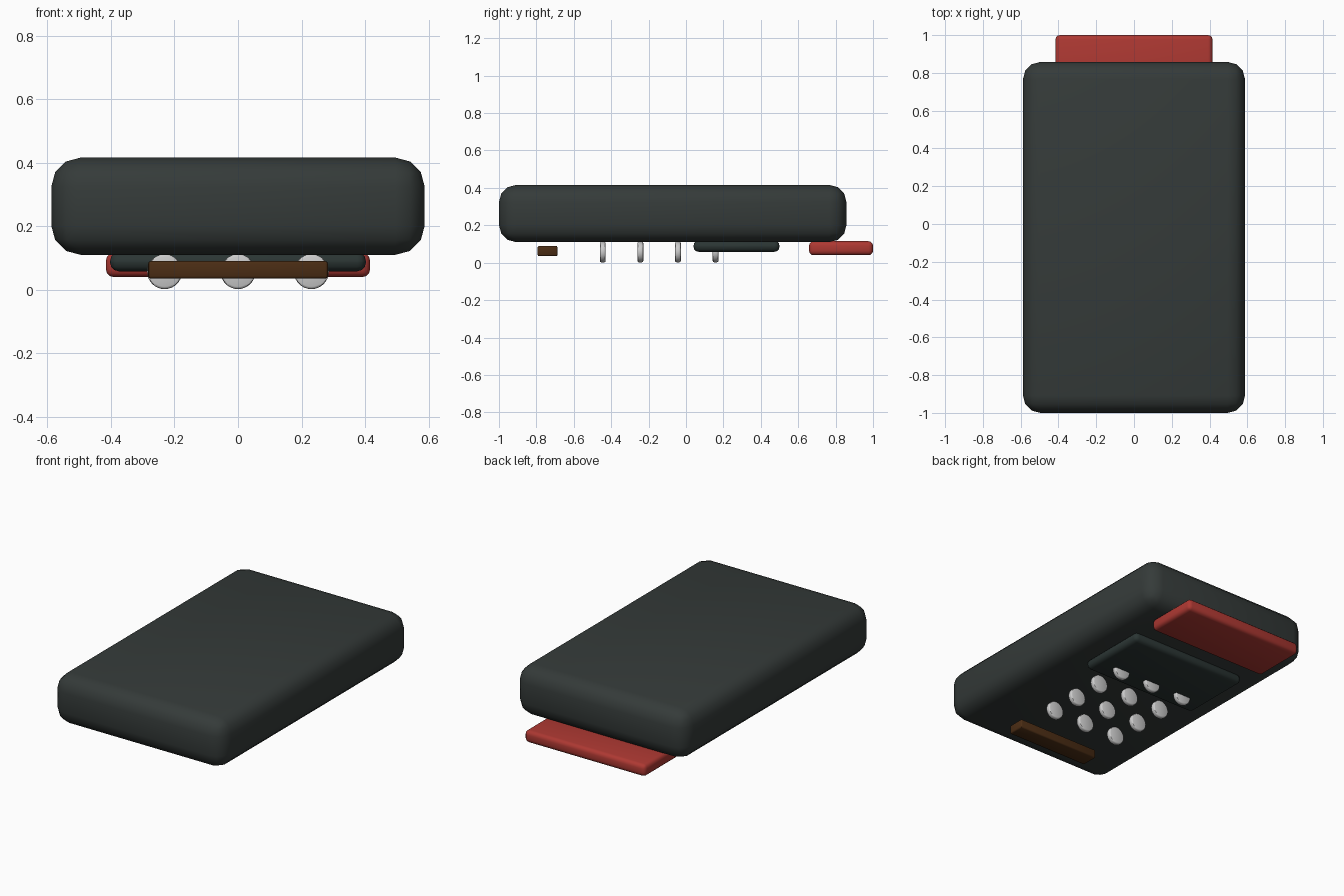
import bpy, math

if "Cube" in bpy.data.objects:
    bpy.data.objects.remove(bpy.data.objects["Cube"])


def material(name, rgb):
    m = bpy.data.materials.new(name)
    m.diffuse_color = (*rgb, 1)
    m.use_nodes = True
    m.node_tree.nodes["Principled BSDF"].inputs["Base Color"].default_value = m.diffuse_color
    return m


def finish(ob, name, mat, bevel, segments):
    ob.name = name
    if mat:
        ob.data.materials.append(mat)
    bpy.ops.object.transform_apply(location=False, rotation=True, scale=True)
    mod = ob.modifiers.new("Rounding", "BEVEL")
    mod.width = bevel
    mod.segments = segments
    mod.limit_method = "ANGLE"
    mod.angle_limit = math.radians(40)
    bpy.ops.object.modifier_apply(modifier=mod.name)
    bpy.ops.object.shade_smooth_by_angle(angle=math.radians(45))
    return ob


def rounded_box(name, x, y, z, mat, bevel, segments=3):
    lo, hi = zip(x, y, z)
    bpy.ops.mesh.primitive_cube_add(size=1, location=[(a + b) / 2 for a, b in zip(lo, hi)])
    ob = bpy.context.object
    ob.scale = [b - a for a, b in zip(lo, hi)]
    return finish(ob, name, mat, bevel, segments)


casing = material("dark_casing", (0.035, 0.043, 0.041))
glass = material("dark_glass", (0.024, 0.036, 0.034))
red = material("red", (0.42, 0.04, 0.032))
brown = material("brown", (0.07, 0.026, 0.007))

# Main casing, lying face down
rounded_box("body", (-0.588, 0.588), (-1.0, 0.858), (0.11, 0.416), casing, 0.092)

# Parts on the underside face
rounded_box("screen", (-0.403, 0.403), (0.04, 0.5), (0.058, 0.118), glass, 0.028)
rounded_box("top_tab", (-0.416, 0.416), (0.658, 1.0), (0.04, 0.115), red, 0.024)
rounded_box("lower_bar", (-0.283, 0.283), (-0.793, -0.687), (0.035, 0.09), brown, 0.008, 2)

# Keypad of upright disc keys
for row in range(4):
    for col in range(3):
        bpy.ops.mesh.primitive_cylinder_add(
            vertices=32, radius=0.055, depth=0.031,
            location=((col - 1) * 0.231, -0.445 + row * 0.201, 0.057),
            rotation=(math.pi / 2, 0, 0))
        finish(bpy.context.object, f"key_{row + 1}_{col + 1}", None, 0.008, 2)
